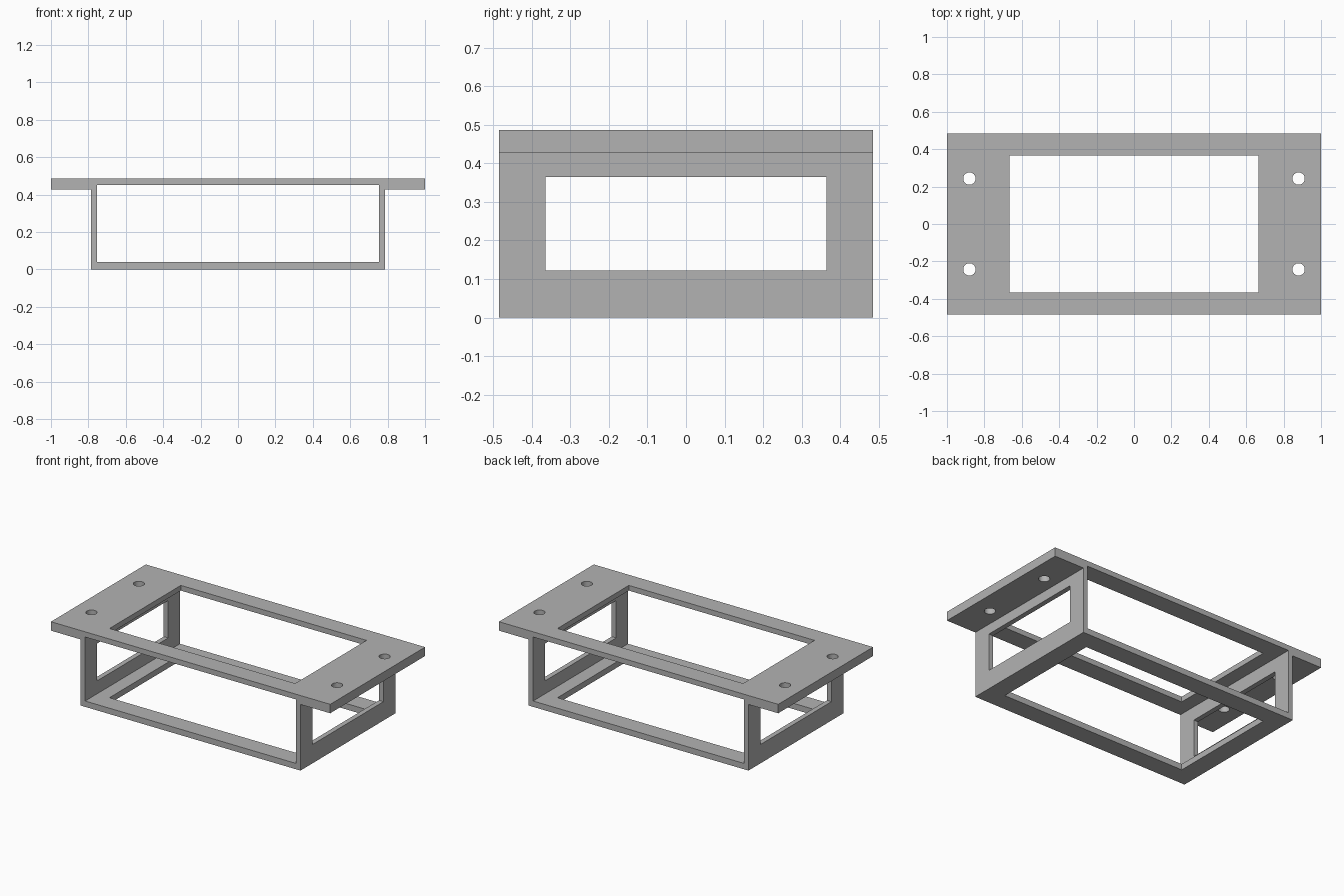
import bpy
import bmesh
import math

if "Cube" in bpy.data.objects:
    bpy.data.objects.remove(bpy.data.objects["Cube"], do_unlink=True)

# Overall sizes
HALF_DEPTH, HEIGHT, FLANGE_Z, BODY_X = 0.485, 0.486, 0.428, 0.787

grey = bpy.data.materials.new("plain grey")
grey.use_nodes = True
colour = (0.45, 0.45, 0.45, 1)
grey.diffuse_color = colour
grey.node_tree.nodes["Principled BSDF"].inputs["Base Color"].default_value = colour


# Frame: half profile mirrored in x, then extruded front to back
half = [(BODY_X, 0), (BODY_X, FLANGE_Z), (1, FLANGE_Z), (1, HEIGHT)]
outline = half + [(-x, z) for x, z in reversed(half)]
bm = bmesh.new()
face = bm.faces.new([bm.verts.new((x, -HALF_DEPTH, z)) for x, z in outline])
result = bmesh.ops.extrude_face_region(bm, geom=[face])
back = [v for v in result["geom"] if isinstance(v, bmesh.types.BMVert)]
bmesh.ops.translate(bm, verts=back, vec=(0, 2 * HALF_DEPTH, 0))
bmesh.ops.recalc_face_normals(bm, faces=bm.faces)
mesh = bpy.data.meshes.new("mounting_frame")
bm.to_mesh(mesh)
bm.free()
mesh.materials.append(grey)
frame = bpy.data.objects.new("mounting_frame", mesh)
bpy.context.collection.objects.link(frame)

cutters = []


def add_cutter(name):
    cutter = bpy.context.object
    cutter.name = name
    cutter.hide_render = True
    cutter.data.materials.append(grey)
    cutters.append(cutter)
    cut = frame.modifiers.new(name, "BOOLEAN")
    cut.operation = "DIFFERENCE"
    cut.solver = "EXACT"
    cut.object = cutter


def cut_box(name, size, z):
    bpy.ops.mesh.primitive_cube_add(size=1, location=(0, 0, z))
    bpy.context.object.scale = size
    add_cutter(name)


# Inner tunnel, side windows, and the opening through top and bottom
cut_box("tunnel_cutter", (1.51, 2, 0.414), 0.245)
cut_box("side_window_cutter", (3, 0.728, 0.242), 0.243)
cut_box("top_and_bottom_cutter", (1.33, 0.73, 2), 0.243)

# Screw holes in the flanges
for x in (-0.88, 0.88):
    for y in (-0.243, 0.243):
        bpy.ops.mesh.primitive_cylinder_add(
            vertices=32, radius=0.033, depth=0.3, location=(x, y, HEIGHT))
        add_cutter("screw_hole_cutter")

# Apply the cuts and remove the cutters
bpy.ops.object.select_all(action="DESELECT")
frame.select_set(True)
bpy.context.view_layer.objects.active = frame
for modifier in list(frame.modifiers):
    bpy.ops.object.modifier_apply(modifier=modifier.name)
for cutter in cutters:
    bpy.data.objects.remove(cutter, do_unlink=True)
bpy.ops.object.shade_smooth_by_angle(angle=math.radians(30))
